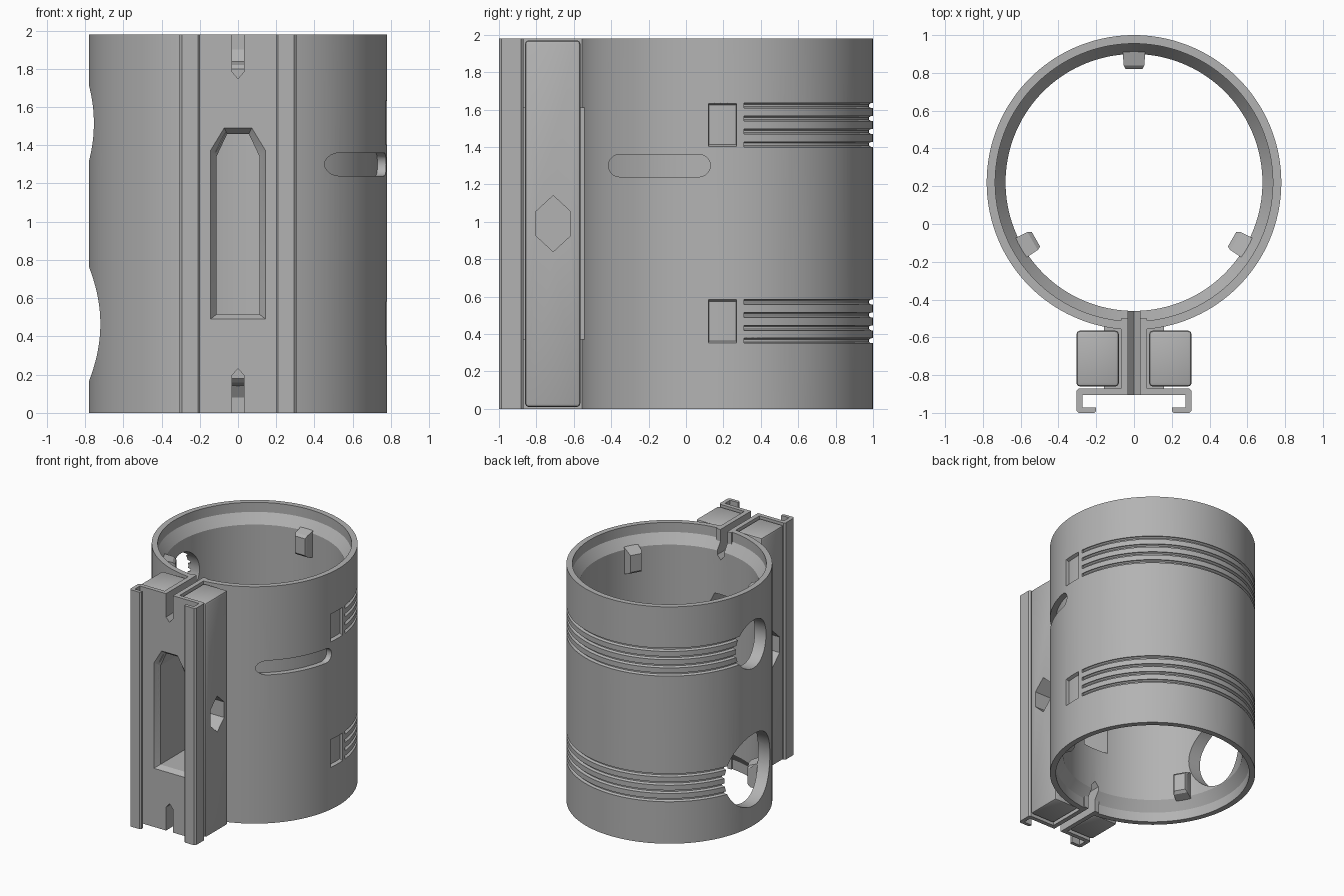
import bpy, bmesh
from math import sin, cos, pi, radians, asin
from mathutils import Vector

old = bpy.data.objects.get("Cube")
if old:
    bpy.data.objects.remove(old)

H, CY, R = 1.98, 0.22, 0.78      # height, tube centre in y, outer radius

grey = bpy.data.materials.new("plain_grey")
grey.use_nodes = True
colour = (0.45, 0.45, 0.45, 1)
grey.diffuse_color = colour
grey.node_tree.nodes["Principled BSDF"].inputs["Base Color"].default_value = colour


def skin(name, rings, wrap=False):
    """Join equal closed rings of points; cap the ends unless wrapped."""
    bm = bmesh.new()
    vs = [[bm.verts.new(p) for p in ring] for ring in rings]
    n = len(vs[0])
    for i in range(len(vs) if wrap else len(vs) - 1):
        a, b = vs[i], vs[(i + 1) % len(vs)]
        for j in range(n):
            k = (j + 1) % n
            bm.faces.new((a[j], a[k], b[k], b[j]))
    if not wrap:
        bm.faces.new(vs[0])
        bm.faces.new(vs[-1])
    bmesh.ops.recalc_face_normals(bm, faces=bm.faces)
    me = bpy.data.meshes.new(name)
    bm.to_mesh(me)
    bm.free()
    me.materials.append(grey)
    ob = bpy.data.objects.new(name, me)
    bpy.context.collection.objects.link(ob)
    return ob


def lathe(name, profile, start=0, end=2 * pi, steps=144):
    """Turn an (r, z) profile about the tube axis."""
    full = end - start > 6.28
    angles = [start + (end - start) * i / steps for i in range(steps if full else steps + 1)]
    return skin(name, [[(r * cos(a), CY + r * sin(a), z) for r, z in profile]
                       for a in angles], full)


def along(axis, name, outline, lo, hi):
    """Prism of a flat outline along x, y or z."""
    place = {"x": lambda u, v, d: (d, u, v), "y": lambda u, v, d: (u, d, v),
             "z": lambda u, v, d: (u, v, d)}[axis]
    return skin(name, [[place(u, v, d) for u, v in outline] for d in (lo, hi)])


def rect(u0, u1, v0, v1):
    return [(u0, v0), (u1, v0), (u1, v1), (u0, v1)]


def circle(u, v, r, n=64):
    return [(u + r * cos(2 * pi * i / n), v + r * sin(2 * pi * i / n)) for i in range(n)]


def apply(ob, mod):
    bpy.ops.object.select_all(action="DESELECT")
    bpy.context.view_layer.objects.active = ob
    ob.select_set(True)
    bpy.ops.object.modifier_apply(modifier=mod.name)


def boolean(ob, cutter, operation="DIFFERENCE"):
    mod = ob.modifiers.new("cut", "BOOLEAN")
    mod.operation, mod.solver, mod.object = operation, "EXACT", cutter
    apply(ob, mod)


def bevel(ob, width, segments=2):
    mod = ob.modifiers.new("bevel", "BEVEL")
    mod.width, mod.segments = width, segments
    apply(ob, mod)


# Tube with a stepped, tapered seat at each end
half = [(R, 0), (0.735, 0), (0.735, 0.08), (0.68, 0.16)]
tube = lathe("tube", half + [(r, H - z) for r, z in reversed(half)])

# Locating pegs inside the tube, three near each end
pegs = []
for low in (True, False):
    for deg in (90, 210, 330):
        a = radians(deg)
        out, side = Vector((cos(a), sin(a), 0)), Vector((-sin(a), cos(a), 0))
        rings = []
        for r, w, z0, z1 in ((0.70, 0.06, 0.14, 0.37), (0.62, 0.055, 0.16, 0.34),
                             (0.60, 0.045, 0.18, 0.32)):
            rings.append([Vector((0, CY, H - z if not low else z)) + out * r + side * s
                          for s, z in rect(-w, w, z0, z1)])
        pegs.append(skin("peg", rings))

# Spine with the two hooked rails, one mirrored outline
side = [(0.07, -0.5), (0.07, -0.87), (0.292, -0.87), (0.305, -0.883), (0.305, -0.987),
        (0.292, -1), (0.21, -1), (0.2, -0.99), (0.2, -0.972), (0.273, -0.972), (0.273, -0.905)]
rails = along("z", "hook_rails", side + [(-x, y) for x, y in reversed(side)], 0, H)

# Core that ties the side blocks to the tube
core = along("z", "core", rect(-0.16, 0.16, -0.88, -0.49), 0.37, 1.61)

# Side blocks
blocks = []
for name, x0, x1 in (("left_block", 0.08, 0.305), ("right_block", -0.305, -0.08)):
    block = along("z", name, rect(x0, x1, -0.86, -0.565), 0.01, H - 0.01)
    bevel(block, 0.018)
    blocks.append(block)

clamp = [rails, core] + blocks
cutters = []


def cut(targets, cutter):
    cutter.hide_render = True
    cutters.append(cutter)
    for t in targets:
        boolean(t, cutter)


# Round side ports
for z, r in ((1.515, 0.2), (0.465, 0.3)):
    cut([tube] + pegs, along("x", "port_cutter", circle(CY, z, r), -1, -0.3))

# Tall front window with a chamfered rim
def window(w, z0, z1, y):
    return [(x, y, z) for x, z in ((-w, z0), (w, z0), (w, z1 - 0.12),
                                   (w * 0.5, z1), (-w * 0.5, z1), (-w, z1 - 0.12))]

cut(clamp + [tube], skin("window_cutter", [
    window(0.145, 0.49, 1.49, -0.95), window(0.145, 0.49, 1.49, -0.905),
    window(0.113, 0.515, 1.46, -0.865), window(0.113, 0.515, 1.46, -0.3)]))

# Pointed slits at both ends of the spine
for flip in (False, True):
    outline = [(-0.032, -0.1), (0.032, -0.1), (0.032, 0.195), (0, 0.232), (-0.032, 0.195)]
    cut([rails, tube], along("y", "slit_cutter",
                             [(x, H - z if flip else z) for x, z in outline], -1.1, -0.3))

# Six-sided cross holes
hexagon = [(-0.71, 0.84), (-0.618, 0.925), (-0.618, 1.055),
           (-0.71, 1.14), (-0.802, 1.055), (-0.802, 0.925)]
cut(clamp, along("x", "hex_cutter", hexagon, 0.05, 0.5))
cut(clamp, along("x", "hex_cutter", hexagon, -0.5, -0.2))

# Long rounded recess on the left side
capsule = [(c + 0.06 * cos(a), 1.3 + 0.06 * sin(a))
           for c, base in ((0.07, -pi / 2), (-0.355, pi / 2))
           for a in [base + pi * i / 10 for i in range(11)]]
recess = along("x", "recess_cutter", capsule, 0.2, 1)
shell = lathe("recess_shell", rect(0.735, 0.9, 1, 1.6))
boolean(recess, shell, "INTERSECT")
cutters.append(shell)
cut([tube], recess)

# Strap pads and four grooves in each band around the back
def turn(y):
    return asin((y - CY) / R)

for base in (0.35, 1.40):
    cut([tube], lathe("pad_cutter", [(0.755, base + 0.012), (0.84, base - 0.024),
                                     (0.84, base + 0.259), (0.755, base + 0.223)],
                      turn(0.12), turn(0.27), 8))
    for i in range(4):
        z = base + 0.014 + 0.069 * i
        groove = [(0.758, z - 0.006), (0.768, z - 0.013), (0.82, z - 0.015),
                  (0.82, z + 0.015), (0.768, z + 0.013), (0.758, z + 0.006)]
        cut([tube], lathe("groove_cutter", groove, turn(0.31), pi - turn(0.31), 72))

for c in cutters:
    bpy.data.objects.remove(c)

# Smooth round walls, keep crisp edges
bpy.ops.object.select_all(action="DESELECT")
for ob in [tube] + pegs + clamp:
    ob.select_set(True)
bpy.context.view_layer.objects.active = tube
bpy.ops.object.shade_smooth_by_angle(angle=radians(25))
